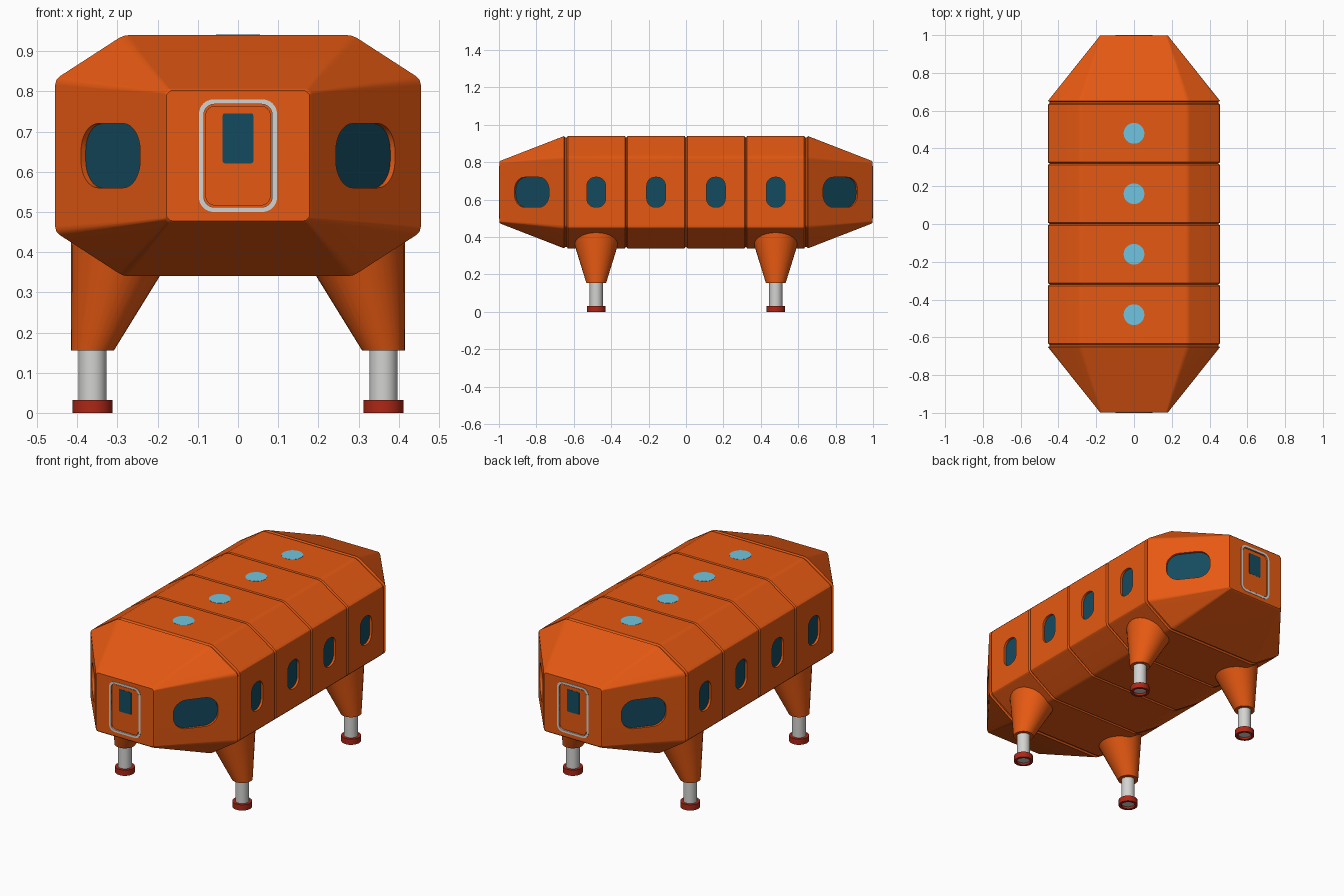
import bpy, bmesh, math
from mathutils import Vector, Matrix

if "Cube" in bpy.data.objects:
    bpy.data.objects.remove(bpy.data.objects["Cube"])


def material(name, rgb):
    m = bpy.data.materials.new(name)
    m.diffuse_color = (*rgb, 1)
    m.use_nodes = True
    m.node_tree.nodes["Principled BSDF"].inputs["Base Color"].default_value = m.diffuse_color
    return m


ORANGE = material("orange shell", (0.79, 0.10, 0.006))
TEAL = material("dark teal glass", (0.007, 0.07, 0.115))
BLUE = material("light blue glass", (0.165, 0.56, 0.75))
GREY = material("light grey metal", (0.65, 0.65, 0.64))
RED = material("dark red pad", (0.42, 0.02, 0.008))


def add_loft(bm, rings, cyclic=False):
    """Skin a list of equal-length point rings; cap the ends unless cyclic."""
    vs = [[bm.verts.new(p) for p in ring] for ring in rings]
    n = len(vs[0])
    pairs = list(zip(vs, vs[1:])) + ([(vs[-1], vs[0])] if cyclic else [])
    for a, b in pairs:
        for i in range(n):
            j = (i + 1) % n
            bm.faces.new((a[i], a[j], b[j], b[i]))
    if not cyclic:
        bm.faces.new(vs[0])
        bm.faces.new(vs[-1])


def finish(name, bm, mat):
    bmesh.ops.recalc_face_normals(bm, faces=bm.faces)
    me = bpy.data.meshes.new(name)
    bm.to_mesh(me)
    bm.free()
    me.materials.append(mat)
    ob = bpy.data.objects.new(name, me)
    bpy.context.collection.objects.link(ob)
    return ob


def smooth(ob, angle=30):
    bpy.ops.object.select_all(action='DESELECT')
    ob.select_set(True)
    bpy.context.view_layer.objects.active = ob
    bpy.ops.object.shade_smooth_by_angle(angle=math.radians(angle))


def loft(name, rings, mat, cyclic=False):
    bm = bmesh.new()
    add_loft(bm, rings, cyclic)
    ob = finish(name, bm, mat)
    smooth(ob)
    return ob


def circle(x, y, z, r, n=32):
    return [(x + r * math.cos(2 * math.pi * i / n), y + r * math.sin(2 * math.pi * i / n), z)
            for i in range(n)]


def rounded_rect(frame, w, h, r, d, n=8):
    """Rounded rectangle of half-size w, h at depth d along the frame's z axis."""
    pts = []
    for k, (sx, sy) in enumerate(((1, 1), (-1, 1), (-1, -1), (1, -1))):
        for i in range(n + 1):
            a = math.pi / 2 * (k + i / n)
            pts.append(frame @ Vector((sx * (w - r) + r * math.cos(a),
                                       sy * (h - r) + r * math.sin(a), d)))
    return pts


def facing(loc, normal):
    z = Vector(normal).normalized()
    y = Vector((0, 0, 1))
    x = y.cross(z)
    return Matrix.Translation(loc) @ Matrix((x, y, z)).transposed().to_4x4()


CZ = 0.64


def section(y, w, h, tw, th, r=0.014):
    """Octagon with softened corners: half-width w, half-height h, flats tw and th."""
    c = [Vector(p) for p in ((tw, h), (-tw, h), (-w, th), (-w, -th),
                             (-tw, -h), (tw, -h), (w, -th), (w, th))]
    pts = []
    for i, p in enumerate(c):
        a = p + (c[i - 1] - p).normalized() * r
        b = p + (c[(i + 1) % 8] - p).normalized() * r
        pts += [a, (a + b + p * 2) / 4, b]
    return [(p.x, y, CZ + p.y) for p in pts]


def hull(y, inset=0.0):
    return section(y, 0.455 - inset, 0.30 - inset, 0.285 - inset * 0.5, 0.19 - inset * 0.5)


def end(y, inset=0.0):
    return section(y, 0.184 - inset, 0.168 - inset, 0.174 - inset, 0.158 - inset, 0.004)


# hull: four panels separated by grooves, tapered caps at both ends
rings = [end(-0.998, 0.006), end(-0.992)]
for s in (-0.642, -0.32, 0, 0.32, 0.642):
    g = 0.004 if abs(s) > 0.6 else 0.001
    rings += [hull(s - g - 0.006), hull(s - g, 0.008), hull(s + g, 0.008), hull(s + g + 0.006)]
rings += [end(0.992), end(0.998, 0.006)]
bm = bmesh.new()
add_loft(bm, rings)
body = finish("hull", bm, ORANGE)

# window and door openings
SIDE = (0.05, 0.08, 0.045)
CAP = (0.118, 0.08, 0.068)
windows = []
for sx in (-1, 1):
    for y in (-0.48, -0.16, 0.16, 0.48):
        windows.append((facing((sx * 0.455, y, CZ), (sx, 0, 0)), SIDE))
    for sy in (-1, 1):
        windows.append((facing((sx * 0.317, sy * 0.825, CZ), (sx * 0.355, sy * 0.275, 0)), CAP))
doors = [facing((0, s * 0.998, CZ), (0, s, 0)) for s in (-1, 1)]

bm = bmesh.new()
for f, (w, h, r) in windows:
    add_loft(bm, [rounded_rect(f, w, h, r, -0.016), rounded_rect(f, w, h, r, 0.03)])
for f in doors:
    add_loft(bm, [rounded_rect(f, 0.085, 0.128, 0.026, -0.008),
                  rounded_rect(f, 0.085, 0.128, 0.026, 0.03)])
cutter = finish("opening_cutter", bm, ORANGE)
cutter.hide_render = True
mod = body.modifiers.new("openings", 'BOOLEAN')
mod.operation = 'DIFFERENCE'
mod.solver = 'EXACT'
mod.object = cutter
bpy.context.view_layer.objects.active = body
bpy.ops.object.modifier_apply(modifier=mod.name)
bpy.data.objects.remove(cutter)
smooth(body)
wn = body.modifiers.new("weighted normals", 'WEIGHTED_NORMAL')
wn.keep_sharp = True

# window glass at the bottom of each recess
for i, (f, (w, h, r)) in enumerate(windows):
    loft(f"window_glass_{i + 1}", [rounded_rect(f, w + 0.002, h + 0.002, r, d)
                                   for d in (-0.018, -0.013)], TEAL)

# doors: grey frame, raised panel and small window
for side, f in zip(("front", "back"), doors):
    loft(f"{side}_door_frame",
         [rounded_rect(f, 0.097, 0.140, 0.036, -0.009), rounded_rect(f, 0.097, 0.140, 0.036, 0.002),
          rounded_rect(f, 0.085, 0.128, 0.026, 0.002), rounded_rect(f, 0.085, 0.128, 0.026, -0.009)],
         GREY, cyclic=True)
    loft(f"{side}_door_panel", [rounded_rect(f, 0.081, 0.124, 0.024, d) for d in (-0.009, -0.003)],
         ORANGE)
    g = f @ Matrix.Translation((0, 0.043, 0))
    loft(f"{side}_door_window", [rounded_rect(g, 0.038, 0.062, 0.005, d) for d in (-0.005, -0.002)],
         TEAL)

# round skylights on the roof
for i, y in enumerate((-0.48, -0.16, 0.16, 0.48)):
    loft(f"skylight_{i + 1}", [circle(0, y, z, 0.055) for z in (0.935, 0.941)], BLUE)

# legs: skewed cone housing, strut and hollow foot ring
for sx in (-1, 1):
    for sy in (-1, 1):
        tag = ("left" if sx < 0 else "right") + ("_front" if sy < 0 else "_back")
        x, y = sx * 0.362, sy * 0.48
        loft(f"{tag}_leg_housing", [circle(x, y, 0.155, 0.053), circle(sx * 0.274, y, 0.44, 0.141)],
             ORANGE)
        loft(f"{tag}_leg_strut", [circle(x, y, 0.012, 0.035), circle(x, y, 0.17, 0.035)], GREY)
        loft(f"{tag}_foot", [circle(x, y, 0, 0.036), circle(x, y, 0, 0.050),
                             circle(x, y, 0.032, 0.050), circle(x, y, 0.032, 0.034)],
             RED, cyclic=True)
